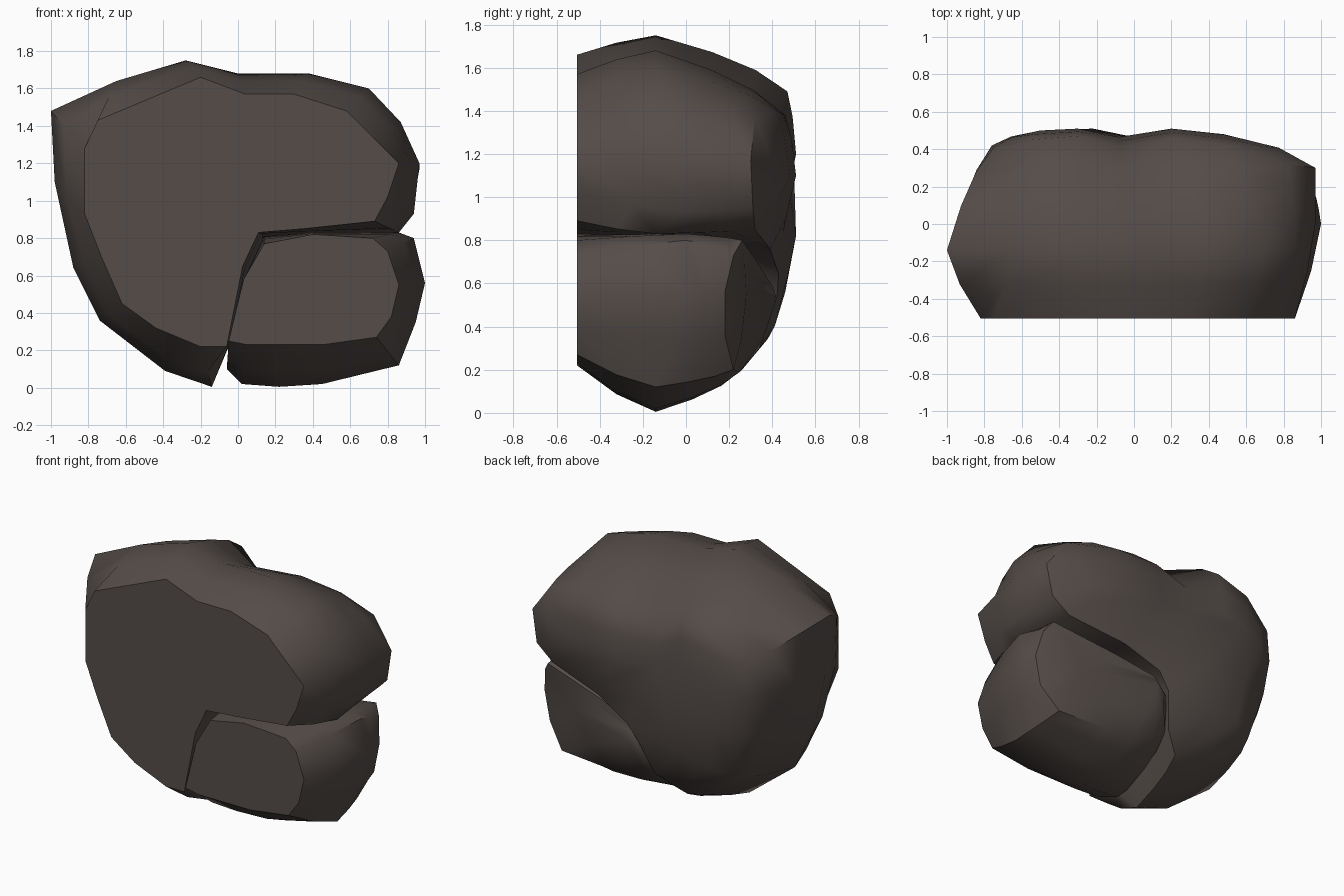
import bpy, bmesh
from mathutils import Vector

stone = bpy.data.materials.new("dark_stone")
stone.diffuse_color = (0.09, 0.073, 0.066, 1)


def loft_stone(name, front, middle, back, spine, spine_of):
    """Loft a flat front outline through the widest outline to a rounded back."""
    bm = bmesh.new()
    F = [Vector((x, -0.505, z)) for x, z in front]
    # the widest outline lies at y = -0.14 unless a point gives its own depth
    M = [Vector((x, y[0] if y else -0.14, z)) for x, z, *y in middle]
    B = [Vector((x, y, z)) for x, y, z in back]
    S = [Vector(spine[i]) for i in spine_of]

    def between(a, b, side, depth):
        return [Vector((p.x + (q.x - p.x) * side, p.y + (q.y - p.y) * depth,
                        p.z + (q.z - p.z) * side)) for p, q in zip(a, b)]

    rows = [F, between(F, M, 0.62, 0.5), M, between(M, B, 0.3, 0.43),
            between(M, B, 0.62, 0.76), B, between(B, S, 0.4, 0.6), S]
    rings = [[bm.verts.new(p) for p in row] for row in rows]
    n = len(F)
    for a, b in zip(rings, rings[1:]):
        for i in range(n):
            j = (i + 1) % n
            bm.faces.new((a[i], a[j], b[j], b[i]))
    bm.faces.new(rings[0])
    # collapse the back rows onto the spine and close what is left
    bmesh.ops.remove_doubles(bm, verts=bm.verts, dist=0.0005)
    bmesh.ops.holes_fill(bm, edges=[e for e in bm.edges if e.is_boundary], sides=0)
    bmesh.ops.recalc_face_normals(bm, faces=bm.faces)
    mesh = bpy.data.meshes.new(name)
    bm.to_mesh(mesh)
    bm.free()
    mesh.materials.append(stone)
    obj = bpy.data.objects.new(name, mesh)
    bpy.context.collection.objects.link(obj)
    bpy.context.view_layer.objects.active = obj
    obj.select_set(True)
    bpy.ops.object.shade_smooth_by_angle(angle=0.8)
    obj.select_set(False)
    return obj


# Large hooked stone: left body and upper right lobe
loft_stone(
    "hooked_stone",
    front=[(-.82, 1.28), (-.75, 1.43), (-.2, 1.66), (.04, 1.57), (.3, 1.57),
           (.58, 1.48), (.72, 1.34), (.86, 1.2), (.8, 1.02), (.73, .89),
           (.35, .85), (.11, .83), (.025, .65), (-.06, .22), (-.2, .22),
           (-.44, .32), (-.62, .45), (-.73, .7), (-.82, .93)],
    middle=[(-1, 1.48), (-.65, 1.64), (-.28, 1.75), (0, 1.68), (.38, 1.68),
            (.7, 1.6), (.87, 1.42), (.97, 1.2, 0), (.94, .93, 0), (.86, .83),
            (.4, .83), (.13, .82), (.05, .65), (-.05, .22), (-.14, .005),
            (-.39, .09), (-.74, .36), (-.88, .64), (-.98, 1.1)],
    back=[(-.75, .41, 1.27), (-.55, .45, 1.43), (-.3, .47, 1.49), (-.08, .41, 1.34),
          (.2, .46, 1.38), (.5, .42, 1.4), (.82, .32, 1.37), (.97, .3, 1.17),
          (.93, .31, .95), (.8, .32, .85), (.4, .39, .76), (.15, .43, .64),
          (.07, .42, .53), (0, .34, .3), (-.12, .26, .2), (-.35, .3, .26),
          (-.62, .38, .46), (-.72, .41, .8), (-.76, .42, 1.05)],
    spine=[(-.5, .5, 1.15), (-.3, .51, 1.2), (-.08, .465, 1.13), (.2, .51, 1.1),
           (.48, .48, 1.1), (-.22, .51, .82), (-.28, .46, .56)],
    spine_of=[0, 0, 1, 2, 3, 4, 4, 4, 4, 4, 3, 2, 5, 6, 6, 6, 6, 5, 0])

# Small stone tucked into the lower right
loft_stone(
    "lower_stone",
    front=[(.14, .77), (.4, .82), (.72, .8), (.8, .73), (.86, .55), (.82, .38),
           (.74, .27), (.45, .23), (.22, .23), (.05, .23), (-.05, .25), (.03, .58)],
    middle=[(.14, .81), (.4, .83), (.86, .83, 0), (.94, .8, 0), (1, .56, 0),
            (.95, .35, -.04), (.86, .12), (.45, .02), (.22, .005), (.02, .02),
            (-.06, .1), (.02, .55)],
    back=[(.15, .38, .62), (.42, .33, .7), (.88, .26, .8), (.93, .22, .73),
          (.96, .18, .56), (.92, .18, .36), (.8, .22, .2), (.45, .25, .19),
          (.22, .26, .21), (.08, .27, .24), (0, .3, .3), (.06, .39, .5)],
    spine=[(.16, .42, .53), (.65, .28, .54)],
    spine_of=[0, 1, 1, 1, 1, 1, 1, 1, 0, 0, 0, 0])
